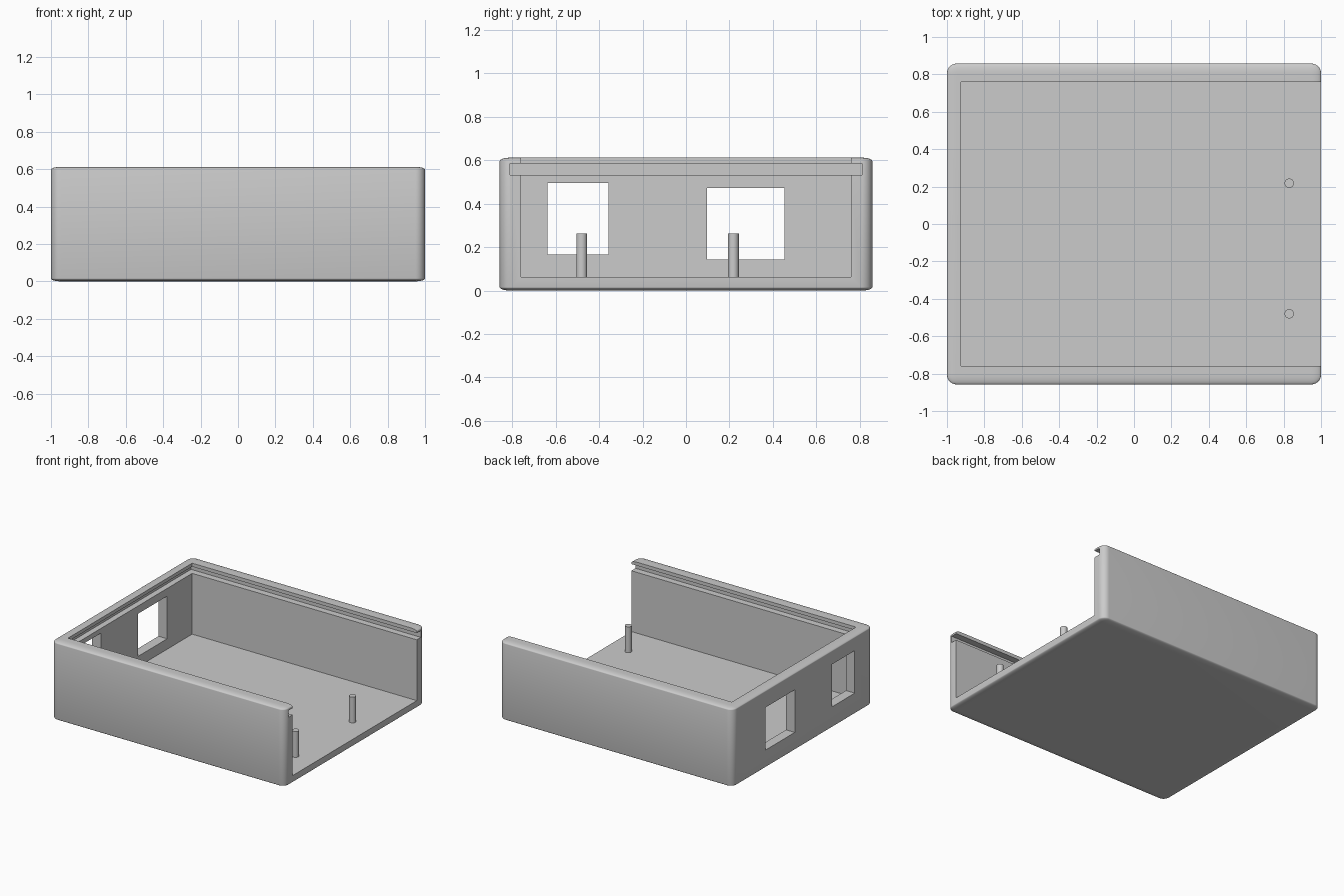
import bpy
import bmesh
from mathutils import Matrix

if "Cube" in bpy.data.objects:
    bpy.data.objects.remove(bpy.data.objects["Cube"], do_unlink=True)

DEPTH, HEIGHT = 1.715, 0.612
FLOOR = 0.062
SQUASH = 0.3  # edge rounding is flatter vertically than in plan

grey = bpy.data.materials.new("light_grey")
grey.use_nodes = True
colour = (0.6, 0.6, 0.6, 1)
grey.diffuse_color = colour
grey.node_tree.nodes["Principled BSDF"].inputs["Base Color"].default_value = colour


def make_object(name, bm):
    mesh = bpy.data.meshes.new(name)
    bm.to_mesh(mesh)
    bm.free()
    mesh.materials.append(grey)
    obj = bpy.data.objects.new(name, mesh)
    bpy.context.collection.objects.link(obj)
    return obj


def box_bmesh(x, y, z):
    """Box spanning the given (low, high) ranges."""
    bm = bmesh.new()
    bmesh.ops.create_cube(bm, size=1)
    for v in bm.verts:
        v.co = [r[0] if c < 0 else r[1] for c, r in zip(v.co, (x, y, z))]
    return bm


def activate(obj):
    bpy.ops.object.select_all(action='DESELECT')
    obj.select_set(True)
    bpy.context.view_layer.objects.active = obj


def cut(target, name, x, y, z):
    cutter = make_object(name, box_bmesh(x, y, z))
    cutter.hide_render = True
    activate(target)
    mod = target.modifiers.new(name, 'BOOLEAN')
    mod.operation = 'DIFFERENCE'
    mod.solver = 'EXACT'
    mod.object = cutter
    bpy.ops.object.modifier_apply(modifier=mod.name)
    bpy.data.objects.remove(cutter, do_unlink=True)


# Case body: rounded block, bevelled tall and then flattened
bm = box_bmesh((-1, 1), (-DEPTH / 2, DEPTH / 2), (0, HEIGHT / SQUASH))
bmesh.ops.bevel(bm, geom=bm.edges[:], offset=0.052, segments=10,
                profile=0.5, affect='EDGES')
bmesh.ops.scale(bm, vec=(1, 1, SQUASH), verts=bm.verts)
case = make_object("case_body", bm)

# Interior open at the top and right end, lid groove, end wall openings
cut(case, "interior", (-0.925, 1.2), (-0.76, 0.76), (FLOOR, 1))
cut(case, "lid_groove", (-0.97, 1.2), (-0.81, 0.81), (0.533, 0.585))
cut(case, "small_opening", (-1.2, -0.8), (-0.637, -0.357), (0.167, 0.496))
cut(case, "large_opening", (-1.2, -0.8), (0.097, 0.454), (0.143, 0.473))
activate(case)
bpy.ops.object.shade_smooth_by_angle(angle=0.6)

# Mounting pins standing on the floor
for name, y in (("front_pin", -0.48), ("back_pin", 0.218)):
    bm = bmesh.new()
    bmesh.ops.create_cone(bm, cap_ends=True, segments=32, radius1=0.025,
                          radius2=0.025, depth=0.2,
                          matrix=Matrix.Translation((0.83, y, FLOOR + 0.1)))
    activate(make_object(name, bm))
    bpy.ops.object.shade_smooth_by_angle(angle=0.6)
